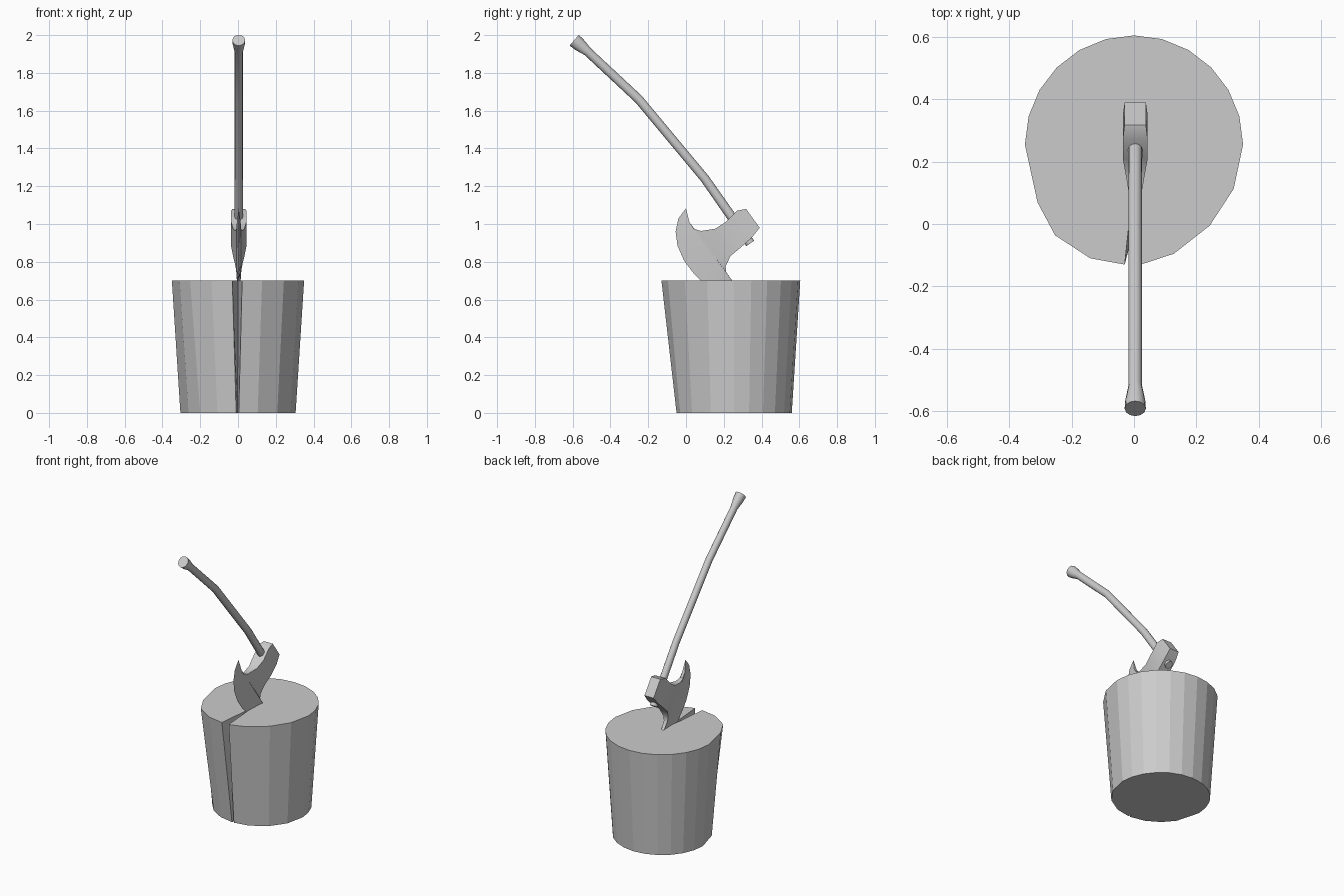
import bpy, bmesh
from math import sin, cos, radians, pi
from mathutils import Vector

if "Cube" in bpy.data.objects:
    bpy.data.objects.remove(bpy.data.objects["Cube"])

CX = 0.004  # slight sideways offset of the axe


def make_object(name, verts, faces, smooth=False):
    mesh = bpy.data.meshes.new(name)
    mesh.from_pydata(verts, [], faces)
    bm = bmesh.new()
    bm.from_mesh(mesh)
    bmesh.ops.remove_doubles(bm, verts=bm.verts, dist=1e-5)
    bmesh.ops.recalc_face_normals(bm, faces=bm.faces)
    bm.to_mesh(mesh)
    bm.free()
    obj = bpy.data.objects.new(name, mesh)
    bpy.context.collection.objects.link(obj)
    if smooth:
        bpy.context.view_layer.objects.active = obj
        obj.select_set(True)
        bpy.ops.object.shade_smooth_by_angle(angle=radians(35))
        obj.select_set(False)
    return obj


# Chopping block: tapered, splayed at the front where the split opens
STUMP_Y = 0.255
# (degrees from the front, top radius), going round from right to left
rim = [(20, .373), (43, .356), (66, .350)]
rim += [(90 + 15 * i, .35) for i in range(13)]
rim += [(301, .361), (319, .386), (339, .391)]


def ring_point(deg, r, z):
    a = radians(deg)
    return (r * sin(a), STUMP_Y - r * cos(a), z)


top = [(0.022, -0.13, 0.7)] + [ring_point(d, r, 0.7) for d, r in rim]
top += [(-0.03, -0.13, 0.7), (0, 0.15, 0.7)]
bottom = [(0.004, -0.05, 0)] + [ring_point(d, 0.305, 0) for d, r in rim]
bottom += [(-0.010, -0.05, 0), (-0.002, -0.025, 0)]
n = len(top)
faces = [(i, (i + 1) % n, n + (i + 1) % n, n + i) for i in range(n)]
faces += [tuple(range(n)), tuple(range(n, 2 * n))]
make_object("chopping_block", top + bottom, faces)

# Axe head: cross sections from poll to blade (upper y,z, lower y,z, half width)
sections = [
    ((.318, 1.08), (.39, .98), .034),
    ((.27, 1.07), (.35, .93), .040),
    ((.21, 1.01), (.295, .88), .040),
    ((.155, .975), (.235, .83), .030),
    ((.08, .963), (.21, .775), .017),
    ((.04, .975), (.213, .745), .013),
    ((.018, 1.01), (.245, .70), .010),
]
edge = [(0, 1.083), (-.04, 1.03), (-.055, .96), (-.045, .885), (-.01, .805),
        (.04, .74), (.085, .695), (.15, .662), (.22, .653), (.29, .668)]
m = len(edge)
rows = []
for up, low, half in sections:
    pts = [Vector(up).lerp(Vector(low), i / (m - 1)) for i in range(m)]
    rows.append([(CX + half, p.x, p.y) for p in pts] +
                [(CX - half, p.x, p.y) for p in reversed(pts)])
# Sharp edge where both cheeks meet
rows.append([(CX, *p) for p in edge] + [(CX, *p) for p in reversed(edge)])

verts = [v for row in rows for v in row]
w = 2 * m
faces = []
for r in range(len(rows) - 1):
    for i in range(w):
        j = (i + 1) % w
        faces.append((r * w + i, r * w + j, (r + 1) * w + j, (r + 1) * w + i))
faces.append(tuple(range(w)))
make_object("axe_head", verts, faces, smooth=True)

# Handle: bent shaft flaring to a knob, passing through the eye of the head
path = [(-.592, 1.973, .034), (-.565, 1.95, .032), (-.52, 1.912, .022),
        (-.25, 1.66, .022), (.10, 1.24, .022), (.34, .897, .023)]
SIDES = 12
verts, faces = [], []
for k, (y, z, rad) in enumerate(path):
    a, b = path[max(k - 1, 0)], path[min(k + 1, len(path) - 1)]
    t = Vector((0, b[0] - a[0], b[1] - a[1])).normalized()
    across, side = Vector((0, -t.z, t.y)), Vector((1, 0, 0))
    for i in range(SIDES):
        ang = 2 * pi * i / SIDES
        verts.append(Vector((CX, y, z)) +
                     rad * (side * cos(ang) + across * 1.1 * sin(ang)))
for k in range(len(path) - 1):
    for i in range(SIDES):
        j = (i + 1) % SIDES
        faces.append((k * SIDES + i, k * SIDES + j,
                      (k + 1) * SIDES + j, (k + 1) * SIDES + i))
faces += [tuple(range(SIDES)),
          tuple(range((len(path) - 1) * SIDES, len(path) * SIDES))]
make_object("axe_handle", verts, faces, smooth=True)
